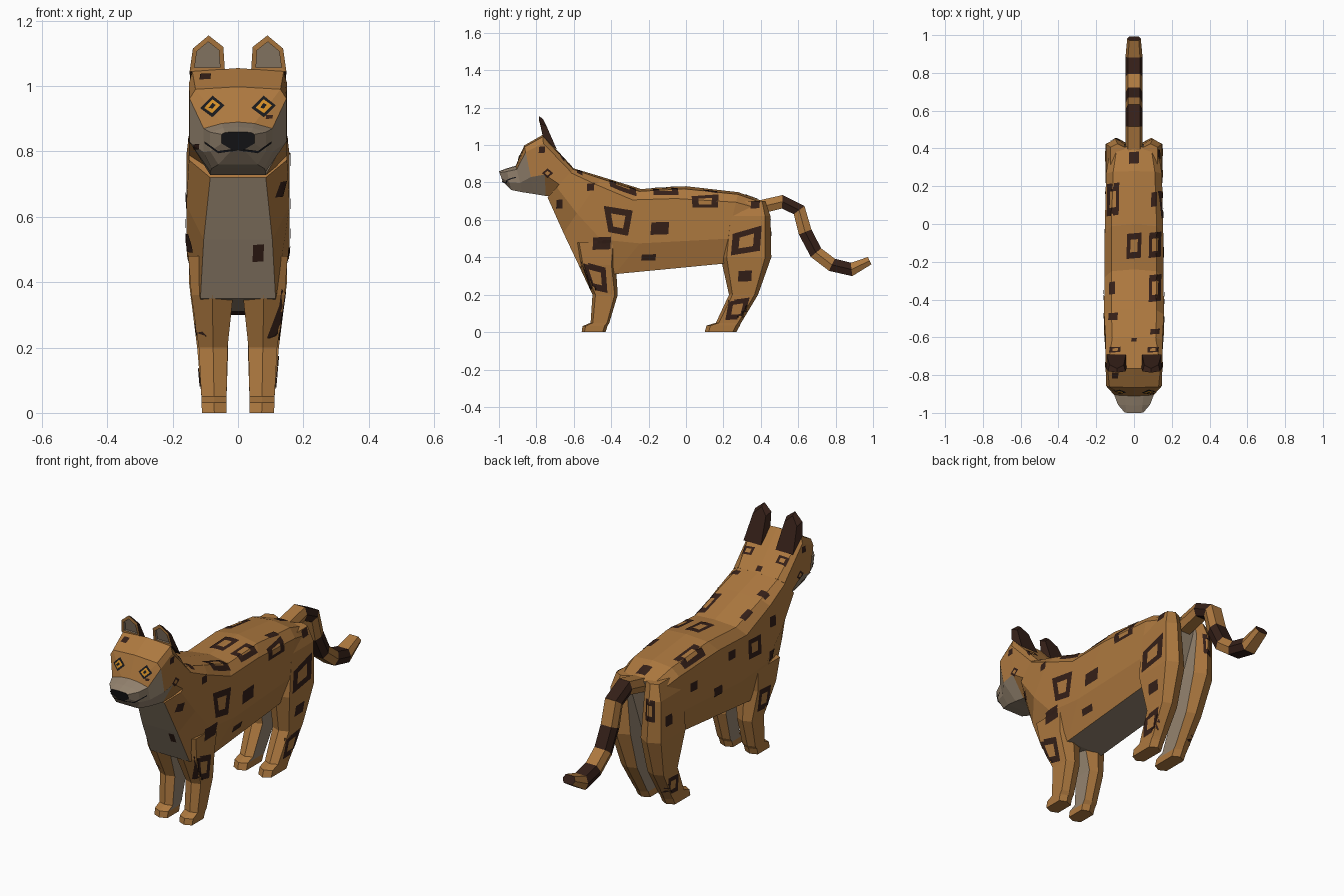
import bpy, bmesh
from mathutils import Vector
from mathutils.bvhtree import BVHTree

if "Cube" in bpy.data.objects:
    bpy.data.objects.remove(bpy.data.objects["Cube"])


def material(name, rgb):
    m = bpy.data.materials.new(name)
    m.diffuse_color = (*rgb, 1)
    m.use_nodes = True
    m.node_tree.nodes["Principled BSDF"].inputs["Base Color"].default_value = m.diffuse_color
    return m


MATS = [material("ochre_fur", (0.42, 0.19, 0.05)), material("pale_fur", (0.30, 0.23, 0.16)),
        material("dark_fur", (0.035, 0.014, 0.009)), material("black", (0.01, 0.01, 0.012)),
        material("amber", (0.65, 0.27, 0.02))]
OCHRE, PALE, DARK, BLACK, AMBER = range(5)
parts = []


def finish(name, bm, solid=True):
    if solid:
        bmesh.ops.recalc_face_normals(bm, faces=bm.faces)
    me = bpy.data.meshes.new(name)
    bm.to_mesh(me)
    bm.free()
    for m in MATS:
        me.materials.append(m)
    ob = bpy.data.objects.new(name, me)
    bpy.context.collection.objects.link(ob)
    if solid:
        parts.append(ob)
    return ob


def loft(name, rings, paint, start=OCHRE, end=OCHRE):
    """Skin closed rings; paint(band, side) gives the material of each face."""
    bm = bmesh.new()
    vs = [[bm.verts.new(p) for p in r] for r in rings]
    n = len(vs[0])
    for i in range(len(vs) - 1):
        for j in range(n):
            k = (j + 1) % n
            f = bm.faces.new((vs[i][j], vs[i][k], vs[i + 1][k], vs[i + 1][j]))
            f.material_index = paint(i, j)
    bm.faces.new(vs[0]).material_index = start
    bm.faces.new(vs[-1]).material_index = end
    return finish(name, bm)


def trunk_ring(ty, tz, by, bz, wt, w, wb):
    """Symmetric 9-sided section between a top and a bottom point."""
    half = [(wt, 0.03), (w, 0.14), (w, 0.65), (wb, 1)]
    pts = [(0, 0)] + half + [(-x, t) for x, t in reversed(half)]
    return [(x, ty + (by - ty) * t, tz + (bz - tz) * t) for x, t in pts]


# Body: neck to rump, pale chest, belly and rear
body = [(-0.60, 0.875, -0.74, 0.72, 0.115, 0.15, 0.085),
        (-0.45, 0.83, -0.655, 0.53, 0.12, 0.158, 0.105),
        (-0.24, 0.765, -0.57, 0.35, 0.12, 0.157, 0.115),
        (0.0, 0.78, -0.38, 0.31, 0.12, 0.155, 0.11),
        (0.28, 0.748, 0.19, 0.365, 0.11, 0.148, 0.11),
        (0.41, 0.70, 0.33, 0.40, 0.09, 0.125, 0.09)]
loft("body", [trunk_ring(*s) for s in body],
     lambda i, j: PALE if j == 4 else OCHRE, end=PALE)

# Head: back of skull to nose, pale cheeks and muzzle
head = [(-0.60, 0.875, -0.70, 0.73, 0.115, 0.15, 0.08),
        (-0.765, 1.055, -0.75, 0.728, 0.14, 0.15, 0.085),
        (-0.865, 0.998, -0.81, 0.738, 0.13, 0.148, 0.085),
        (-0.91, 0.89, -0.875, 0.748, 0.05, 0.105, 0.08),
        (-0.96, 0.875, -0.935, 0.76, 0.045, 0.085, 0.06),
        (-1.0, 0.86, -0.98, 0.805, 0.04, 0.05, 0.018)]


def head_paint(i, j):
    side = min(j, 8 - j)
    limit = (4, 3, 2, 0, 0)[i]
    return PALE if side >= limit else OCHRE


loft("head", [trunk_ring(*s) for s in head], head_paint, end=BLACK)


# Legs: hexagonal sections given as height, front, back, inner x, outer x
def leg(name, levels, s):
    rings = []
    for z, yf, yb, xi, xo in levels:
        c, m = 0.12 * (yb - yf), (xi + xo) / 2
        rings.append([(s * x, y, z) for x, y in
                      ((xi, yf + c), (m, yf), (xo, yf + c), (xo, yb - c), (m, yb), (xi, yb - c))])
    loft(name, rings, lambda i, j: PALE if j == 5 and i < len(levels) - 2 else OCHRE)


front = [(0.48, -0.60, -0.36, 0.03, 0.152), (0.36, -0.575, -0.375, 0.015, 0.143),
         (0.20, -0.50, -0.365, 0.032, 0.12), (0.05, -0.51, -0.41, 0.035, 0.112),
         (0.032, -0.553, -0.42, 0.035, 0.112), (0, -0.558, -0.43, 0.035, 0.11)]
hind = [(0.70, 0.27, 0.425, 0.05, 0.125), (0.62, 0.21, 0.452, 0.05, 0.148),
        (0.40, 0.185, 0.456, 0.03, 0.15), (0.20, 0.23, 0.385, 0.03, 0.125),
        (0.05, 0.16, 0.295, 0.035, 0.112), (0.035, 0.11, 0.288, 0.035, 0.112),
        (0, 0.10, 0.27, 0.035, 0.11)]
for s, side in ((1, "right"), (-1, "left")):
    leg("front_leg_" + side, front, s)
    leg("hind_leg_" + side, hind, s)

# Tail: banded hexagonal tube along a bent path
path = [Vector((0, y, z)) for y, z in
        ((0.38, 0.665), (0.515, 0.697), (0.605, 0.652), (0.637, 0.535), (0.695, 0.425),
         (0.78, 0.36), (0.885, 0.335), (0.982, 0.382))]
rings = []
for i, p in enumerate(path):
    t = (path[min(i + 1, 7)] - path[max(i - 1, 0)]).normalized()
    up = Vector((0, -t.z, t.y))
    w, h = (0.045, 0.04) if i < 7 else (0.036, 0.024)
    rings.append([p + Vector((w * a, 0, 0)) + up * h * b for a, b in
                  ((1, 0), (0.7, 0.9), (-0.7, 0.9), (-1, 0), (-0.7, -0.9), (0.7, -0.9))])
loft("tail", rings, lambda i, j: DARK if i % 2 else OCHRE, end=DARK)

# Ears: dark back, ochre rim, recessed pale inside
outline = [(0.04, 1.045), (0.045, 1.12), (0.09, 1.155), (0.138, 1.115), (0.148, 1.045)]
mid = Vector((0.094, 1.085))
for s, side in ((1, "right"), (-1, "left")):
    rim, inner, pit, back = [], [], [], []
    for x, z in outline:
        q = mid + (Vector((x, z)) - mid) * 0.72
        lean = -0.765 - 0.2 * (z - 1.045)
        rim.append((s * x, lean, z))
        inner.append((s * q.x, lean, q.y))
        pit.append((s * q.x, lean + 0.012, q.y))
        low = z < 1.05
        back.append((s * (mid.x + (x - mid.x) * (0.95 if low else 0.8)),
                     -0.69 if low else -0.745 - 0.5 * (z - 1.115), 0.975 if low else z - 0.015))
    loft("ear_" + side, [back, rim, inner, pit],
         lambda i, j: (DARK, OCHRE, PALE)[i], start=DARK, end=PALE)

# Markings: quads projected on the finished surface
surface = bmesh.new()
for ob in parts:
    surface.from_mesh(ob.data)
tree = BVHTree.FromBMesh(surface)
surface.free()
VIEWS = {"right": (lambda u, v: (2, u, v), (-1, 0, 0)), "left": (lambda u, v: (-2, u, v), (1, 0, 0)),
         "front": (lambda u, v: (u, -2, v), (0, 1, 0)), "back": (lambda u, v: (u, 2, v), (0, -1, 0)),
         "top": (lambda u, v: (u, v, 3), (0, 0, -1))}
marks = bmesh.new()


def patch(quad, view, mat, lift, n=4):
    place, direction = VIEWS[view]
    a, b, c, d = (Vector(p) for p in quad)
    grid = {}
    for i in range(n + 1):
        for j in range(n + 1):
            p = a.lerp(b, i / n).lerp(d.lerp(c, i / n), j / n)
            hit, normal, _, _ = tree.ray_cast(Vector(place(*p)), Vector(direction))
            grid[i, j] = marks.verts.new(hit + normal * lift) if hit else None
    for i in range(n):
        for j in range(n):
            vs = [grid[i, j], grid[i + 1, j], grid[i + 1, j + 1], grid[i, j + 1]]
            if None in vs or max((v.co - w.co).length for v in vs for w in vs) > 0.12:
                continue
            f = marks.faces.new(vs)
            f.material_index = mat
            f.normal_update()
            if f.normal.dot(Vector(direction)) > 0:
                f.normal_flip()


def stamp(quad, view, mat=DARK, hole=0, lift=0.003):
    if not hole:
        return patch(quad, view, mat, lift)
    q = [Vector(p) for p in quad]
    c = sum(q, Vector((0, 0))) / 4
    inner = [c + (p - c) * hole for p in q]
    for i in range(4):
        k = (i + 1) % 4
        patch((q[i], q[k], inner[k], inner[i]), view, mat, lift, 3)


def block(u, v, w, h, skew=0.1):
    w, h = w / 2, h / 2
    return [(u - w, v - h), (u + w * (1 - skew), v - h * (1 - skew)),
            (u + w, v + h), (u - w * (1 - skew), v + h * (1 - skew))]


# Rosettes and spots on the right flank
for quad in ([(-0.44, 0.675), (-0.285, 0.65), (-0.31, 0.515), (-0.415, 0.535)],
             [(0.03, 0.725), (0.175, 0.735), (0.17, 0.665), (0.035, 0.665)],
             [(0.25, 0.525), (0.405, 0.57), (0.395, 0.435), (0.24, 0.41)],
             [(0.23, 0.17), (0.34, 0.185), (0.31, 0.07), (0.21, 0.065)],
             [(-0.56, 0.38), (-0.43, 0.345), (-0.42, 0.21), (-0.51, 0.23)]):
    stamp(quad, "right", hole=0.5)
for b in ((-0.45, 0.475, 0.10, 0.07), (-0.14, 0.555, 0.10, 0.07), (-0.2, 0.4, 0.08, 0.035),
          (0.315, 0.3, 0.075, 0.06), (0.37, 0.68, 0.05, 0.04), (-0.51, 0.775, 0.04, 0.04),
          (-0.675, 0.685, 0.035, 0.05)):
    stamp(block(*b), "right")
# Spots on the left flank
for b in ((-0.46, 0.30, 0.10, 0.13), (0.28, 0.12, 0.09, 0.10), (-0.35, 0.62, 0.11, 0.11)):
    stamp(block(*b), "left", hole=0.5)
for b in ((0.36, 0.5, 0.06, 0.06), (0.15, 0.6, 0.06, 0.05), (-0.05, 0.5, 0.07, 0.05),
          (-0.16, 0.65, 0.06, 0.05), (-0.5, 0.7, 0.05, 0.06), (-0.5, 0.52, 0.06, 0.06)):
    stamp(block(*b), "left")
stamp(block(-0.1, 0.57, 0.05, 0.12), "back", hole=0.5)
# Markings on the back
for b in ((-0.11, 0.13, 0.065, 0.18), (0, -0.115, 0.08, 0.14), (0.11, -0.11, 0.065, 0.14),
          (0.11, -0.34, 0.065, 0.15), (0.1, -0.667, 0.06, 0.03), (-0.1, -0.667, 0.06, 0.03)):
    stamp(block(*b), "top", hole=0.5)
for b in ((0.105, 0.13, 0.03, 0.08), (0, 0.35, 0.055, 0.065), (-0.115, -0.34, 0.03, 0.07),
          (-0.11, -0.49, 0.05, 0.04), (0.11, -0.57, 0.05, 0.03), (0, -0.615, 0.03, 0.02)):
    stamp(block(*b), "top")
# Markings on the head and chest
for b in ((0.062, 0.49, 0.035, 0.055), (-0.1, 1.027, 0.035, 0.018), (-0.125, 0.815, 0.018, 0.016),
          (0.095, 0.905, 0.022, 0.012)):
    stamp(block(*b), "front")
for view in ("right", "left"):
    stamp([(-0.77, 0.85), (-0.74, 0.875), (-0.71, 0.85), (-0.74, 0.825)], view, hole=0.5)
    stamp(block(-0.77, 0.975, 0.035, 0.035), view)

# Eyes and mouth
for s in (1, -1):
    for k, (w, h, mat) in enumerate(((0.037, 0.033, BLACK), (0.024, 0.021, AMBER), (0.01, 0.009, BLACK))):
        stamp([(s * 0.078 + w, 0.94), (s * 0.078, 0.937 + h), (s * 0.078 - w, 0.932), (s * 0.078, 0.937 - h)],
              "front", mat, lift=0.003 + 0.002 * k)
    stamp([(0, 0.805), (s * 0.06, 0.796), (s * 0.06, 0.803), (0, 0.811)], "front", BLACK)
    stamp([(s * 0.06, 0.796), (s * 0.1, 0.825), (s * 0.1, 0.831), (s * 0.06, 0.803)], "front", BLACK)
finish("fur_markings", marks, solid=False)
